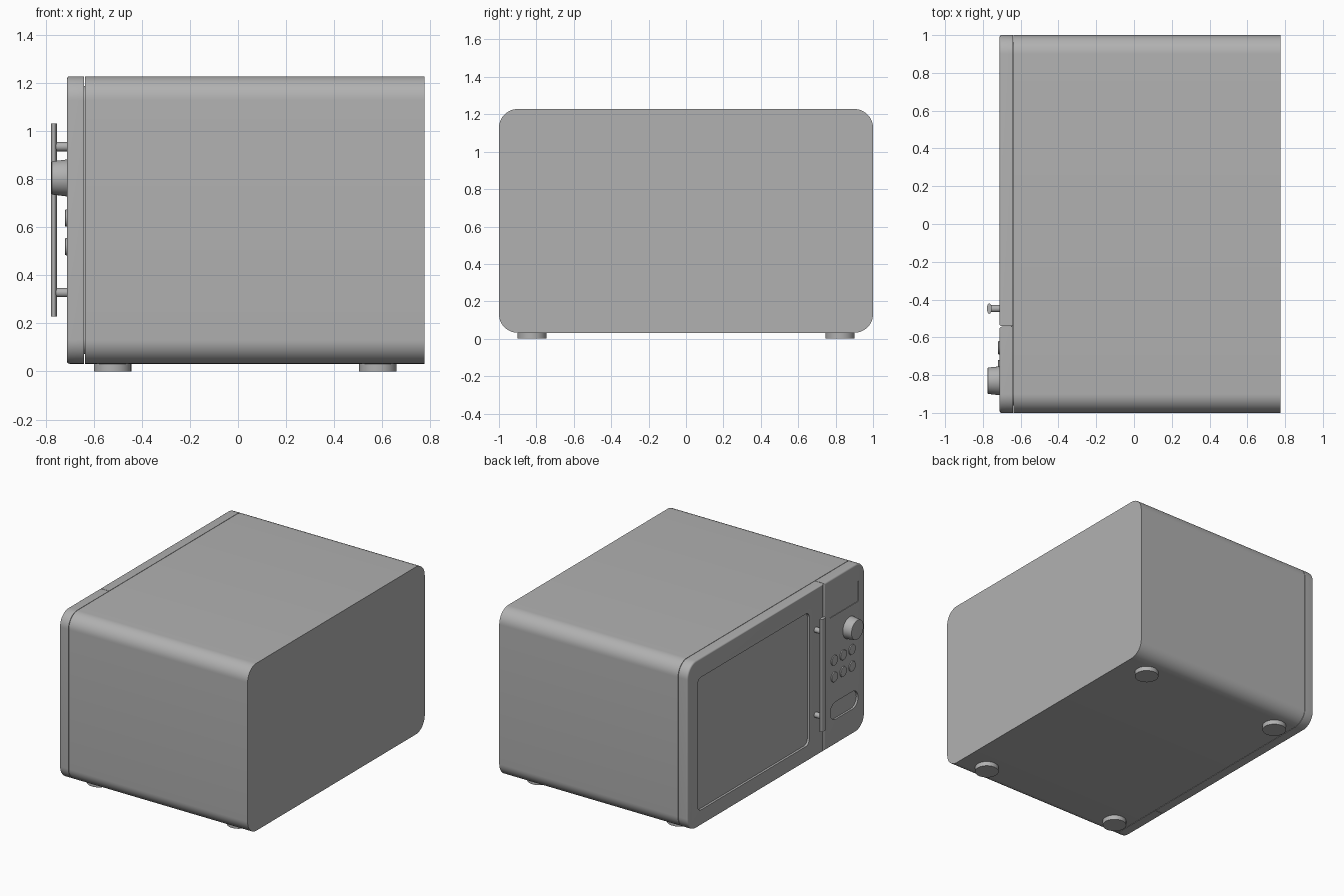
import bpy, bmesh, math
from mathutils import Matrix

if "Cube" in bpy.data.objects:
    bpy.data.objects.remove(bpy.data.objects["Cube"])

FRONT, JOINT, BACK = -0.712, -0.640, 0.776
BOTTOM, TOP = 0.032, 1.228

grey = bpy.data.materials.new("dark_grey")
grey.diffuse_color = (0.44, 0.44, 0.44, 1)
grey.use_nodes = True
grey.node_tree.nodes["Principled BSDF"].inputs["Base Color"].default_value = grey.diffuse_color


def add_object(name, bm):
    bmesh.ops.recalc_face_normals(bm, faces=bm.faces)
    mesh = bpy.data.meshes.new(name)
    bm.to_mesh(mesh)
    bm.free()
    mesh.materials.append(grey)
    ob = bpy.data.objects.new(name, mesh)
    bpy.context.collection.objects.link(ob)
    return ob


def smooth(ob, angle=35):
    bpy.ops.object.select_all(action='DESELECT')
    ob.select_set(True)
    bpy.context.view_layer.objects.active = ob
    bpy.ops.object.shade_smooth_by_angle(angle=math.radians(angle))


def slab(name, x0, x1, y0, y1, z0, z1, r_low, r_high, edge=0.0):
    """Rounded rectangle in y/z extruded along x; r_low / r_high round the y0 / y1 sides."""
    corners = [(y1, z1, r_high, -1, -1, 0), (y0, z1, r_low, 1, -1, 90),
               (y0, z0, r_low, 1, 1, 180), (y1, z0, r_high, -1, 1, 270)]
    pts = []
    for y, z, r, sy, sz, start in corners:
        steps = 12 if r else 0
        for i in range(steps + 1):
            a = math.radians(start + 90 * i / max(steps, 1))
            pts.append((y + sy * r + r * math.cos(a), z + sz * r + r * math.sin(a)))
    bm = bmesh.new()
    face = bm.faces.new([bm.verts.new((x0, y, z)) for y, z in pts])
    rim = list(face.edges)
    ext = bmesh.ops.extrude_face_region(bm, geom=[face], use_keep_orig=True)
    moved = [v for v in ext['geom'] if isinstance(v, bmesh.types.BMVert)]
    bmesh.ops.translate(bm, verts=moved, vec=(x1 - x0, 0, 0))
    if edge:
        bmesh.ops.recalc_face_normals(bm, faces=bm.faces)
        bmesh.ops.bevel(bm, geom=rim, offset=edge, segments=4, profile=0.5, affect='EDGES')
    ob = add_object(name, bm)
    smooth(ob)
    return ob


def cylinder(name, center, r1, r2, depth, axis='Z', edge=0.0, scale_y=1.0):
    """r1 is the lower end along z, or the -x end when axis is X."""
    bm = bmesh.new()
    bmesh.ops.create_cone(bm, cap_ends=True, segments=48, radius1=r1, radius2=r2, depth=depth)
    if edge:
        rims = [e for e in bm.edges if abs(e.verts[0].co.z - e.verts[1].co.z) < 1e-6]
        bmesh.ops.bevel(bm, geom=rims, offset=edge, segments=3, profile=0.5, affect='EDGES')
    if axis == 'X':
        bm.transform(Matrix.Rotation(math.radians(90), 4, 'Y'))
    bm.transform(Matrix.Diagonal((1, scale_y, 1, 1)))
    bm.transform(Matrix.Translation(center))
    ob = add_object(name, bm)
    smooth(ob)
    return ob


def recess(target, name, depth, y0, y1, z0, z1, r):
    cutter = slab(name, FRONT - 0.05, FRONT + depth, y0, y1, z0, z1, r, r)
    mod = target.modifiers.new(name, 'BOOLEAN')
    mod.operation, mod.solver, mod.object = 'DIFFERENCE', 'EXACT', cutter
    bpy.context.view_layer.objects.active = target
    bpy.ops.object.modifier_apply(modifier=mod.name)
    bpy.data.objects.remove(cutter)


# Housing and the inset joint behind the front
slab("housing", JOINT + 0.003, BACK, -1, 1, BOTTOM, TOP, 0.1, 0.1)
slab("joint_spacer", JOINT - 0.01, JOINT + 0.02, -0.96, 0.96, 0.073, 1.188, 0.065, 0.065)

# Door with recessed window
door = slab("door", FRONT, JOINT, -0.5405, 1, BOTTOM, TOP, 0, 0.1, edge=0.012)
recess(door, "window_recess", 0.016, -0.375, 0.886, 0.143, 1.09, 0.04)
smooth(door)

# Control panel with display and long button recesses
panel = slab("control_panel", FRONT, JOINT, -1, -0.5435, BOTTOM, TOP, 0.1, 0, edge=0.012)
recess(panel, "display_recess", 0.004, -0.93, -0.61, 0.955, 1.1, 0.005)
recess(panel, "open_button_recess", 0.014, -0.925, -0.612, 0.21, 0.335, 0.062)
smooth(panel)

# Knob and round buttons
cylinder("knob", (FRONT - 0.03, -0.83, 0.805), 0.069, 0.077, 0.066, 'X', edge=0.003)
for z in (0.638, 0.519):
    for y in (-0.655, -0.755, -0.855):
        cylinder("round_button", (FRONT + 0.001, y, z), 0.035, 0.037, 0.016, 'X', edge=0.002)

# Door handle: flattened bar on two posts
cylinder("handle_bar", (-0.766, -0.448, 0.63), 0.0125, 0.0125, 0.804, scale_y=2.2)
for z in (0.935, 0.328):
    cylinder("handle_post", (-0.735, -0.448, z), 0.019, 0.019, 0.06, 'X')

# Feet
for x in (-0.522, 0.582):
    for y in (-0.823, 0.823):
        cylinder("foot", (x, y, 0.02), 0.078, 0.078, 0.04)
